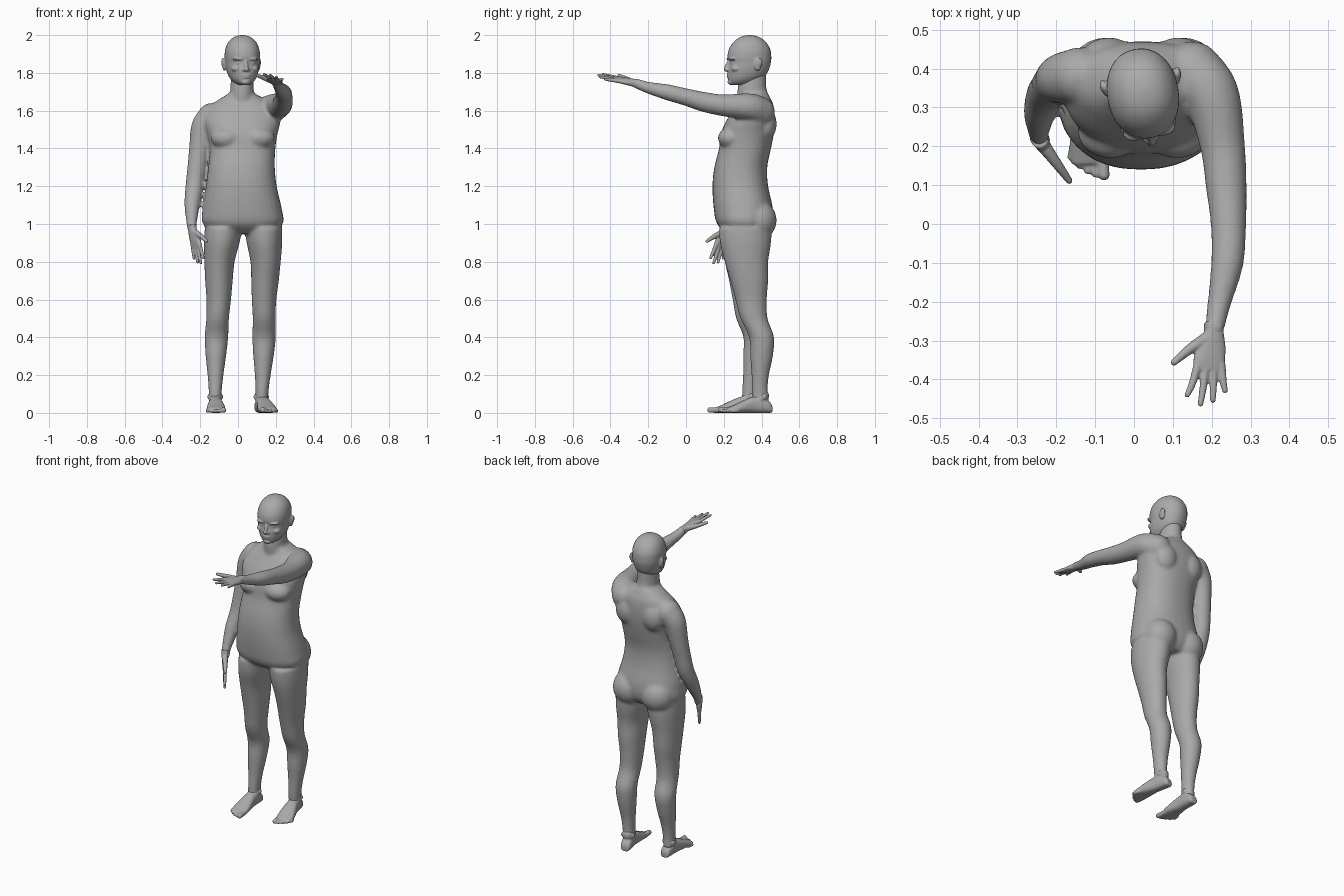
import bpy, bmesh, math
from mathutils import Vector, Matrix

default_cube = bpy.data.objects.get("Cube")
if default_cube:
    bpy.data.objects.remove(default_cube, do_unlink=True)

skin = bpy.data.materials.new("matte_grey")
skin.use_nodes = True
GREY = (0.4, 0.4, 0.4, 1)
skin.diffuse_color = GREY
skin.node_tree.nodes["Principled BSDF"].inputs["Base Color"].default_value = GREY

X, Y, Z = Vector((1, 0, 0)), Vector((0, 1, 0)), Vector((0, 0, 1))
SIDES = (-1, 1)


def resample(rows, steps=5):
    """Smooth the rows of a section table with a Catmull-Rom curve."""
    result = []
    last = len(rows) - 1
    for i in range(last):
        quad = [rows[max(0, min(last, i + k))] for k in (-1, 0, 1, 2)]
        for step in range(steps):
            t = step / steps
            result.append([0.5 * (2 * b + (c - a) * t + (2 * a - 5 * b + 4 * c - d) * t * t
                                  + (3 * b - a - 3 * c + d) * t ** 3)
                           for a, b, c, d in zip(*quad)])
    return result + [list(rows[-1])]


def loft(bm, rows, frame=None, power=2.0, segments=32):
    """Skin through rows of (x, y, z, radius_u, radius_v)."""
    rows = resample(rows)
    centres = [Vector(row[:3]) for row in rows]
    guide = (centres[-1] - centres[0]).orthogonal().normalized()
    rings = []
    for i, (centre, row) in enumerate(zip(centres, rows)):
        if frame:
            u, v = frame
        else:
            along = (centres[min(i + 1, len(rows) - 1)] - centres[max(i - 1, 0)]).normalized()
            u = (guide - along * guide.dot(along)).normalized()
            v = along.cross(u)
        ring = []
        for k in range(segments):
            angle = math.tau * k / segments
            c, s = math.cos(angle), math.sin(angle)
            p = math.copysign(abs(c) ** (2 / power), c) * row[3]
            q = math.copysign(abs(s) ** (2 / power), s) * row[4]
            ring.append(bm.verts.new(centre + u * p + v * q))
        rings.append(ring)
    for low, high in zip(rings, rings[1:]):
        for k in range(segments):
            n = (k + 1) % segments
            bm.faces.new((low[k], low[n], high[n], high[k]))
    bm.faces.new(rings[0])
    bm.faces.new(rings[-1])


def blob(bm, centre, radii):
    """Ellipsoid."""
    matrix = Matrix.Translation(centre) @ Matrix.Diagonal((*radii, 1))
    bmesh.ops.create_uvsphere(bm, u_segments=24, v_segments=16, radius=1, matrix=matrix)


def tube(bm, rows):
    """Round limb through rows of (x, y, z, radius), with ball ends."""
    loft(bm, [(*row, row[-1]) for row in rows], segments=20)
    for row in (rows[0], rows[-1]):
        blob(bm, row[:3], [row[3]] * 3)


def extents(z, x0, x1, y0, y1):
    """Horizontal section from its limits."""
    return ((x0 + x1) / 2, (y0 + y1) / 2, z, (x1 - x0) / 2, (y1 - y0) / 2)


def finish(name, bm, voxel, smoothing):
    """Fuse the shells of a part into one smooth skin."""
    bmesh.ops.recalc_face_normals(bm, faces=bm.faces)
    mesh = bpy.data.meshes.new(name)
    bm.to_mesh(mesh)
    bm.free()
    mesh.materials.append(skin)
    obj = bpy.data.objects.new(name, mesh)
    bpy.context.collection.objects.link(obj)
    fuse = obj.modifiers.new("fuse", 'REMESH')
    fuse.mode = 'VOXEL'
    fuse.voxel_size = voxel
    fuse.use_smooth_shade = True
    relax = obj.modifiers.new("relax", 'SMOOTH')
    relax.factor = 0.5
    relax.iterations = smoothing
    return obj


# Torso and neck
body = bmesh.new()
torso = [(.95, -.1, .16, .22, .42), (1, -.185, .237, .165, .455), (1.08, -.188, .232, .147, .46),
         (1.2, -.17, .205, .14, .435), (1.3, -.158, .195, .15, .43), (1.4, -.15, .198, .175, .45),
         (1.48, -.165, .21, .185, .465), (1.55, -.18, .225, .215, .47), (1.62, -.15, .21, .26, .465),
         (1.66, -.1, .145, .285, .45), (1.69, -.05, .09, .285, .435)]
loft(body, [extents(*row) for row in torso], (X, Y), power=2.3)
neck = [(1.6, -.07, .11, .28, .45), (1.68, -.045, .087, .272, .435),
        (1.73, -.04, .082, .275, .425), (1.82, -.035, .08, .29, .425)]
loft(body, [extents(*row) for row in neck], (X, Y))

# Chest, buttocks and shoulder blades
for side in SIDES:
    blob(body, (.025 + side * .085, .235, 1.455), (.085, .066, .058))
    blob(body, (.027 + side * .1, .38, 1.02), (.1, .1, .105))
    blob(body, (.025 + side * .09, .42, 1.53), (.075, .06, .09))

# Legs, the right one a little ahead
leg = [(.98, .105, .315, .1, .14), (.9, .113, .315, .094, .135), (.8, .122, .32, .08, .115),
       (.7, .122, .335, .073, .1), (.6, .12, .345, .065, .083), (.5, .123, .36, .06, .072),
       (.4, .126, .4, .062, .066), (.3, .126, .4, .054, .06), (.2, .125, .393, .042, .046),
       (.12, .124, .39, .035, .042), (.06, .124, .395, .034, .043)]
for side in SIDES:
    rows = []
    for z, out, y, rx, ry in leg:
        ahead = .06 * max(0, 1 - z / .8) if side < 0 else 0
        rows.append((.03 * z + side * out, y - ahead, z, rx, ry))
    loft(body, rows, (X, Y))

# Hanging right arm and reaching left arm
tube(body, [(-.14, .38, 1.565, .075), (-.183, .375, 1.51, .066), (-.203, .365, 1.4, .056),
            (-.217, .35, 1.3, .051), (-.23, .33, 1.2, .048), (-.243, .285, 1.1, .041),
            (-.245, .235, 1, .027), (-.24, .217, .96, .025)])
tube(body, [(.15, .39, 1.595, .08), (.2, .33, 1.62, .072), (.228, .2, 1.628, .058),
            (.237, .1, 1.645, .053), (.243, 0, 1.672, .046), (.24, -.1, 1.698, .042),
            (.22, -.2, 1.722, .031), (.207, -.27, 1.747, .025)])
finish("body", body, .009, 6)

# Head, with the face turned slightly to its left
head = bmesh.new()
skull = [(1.735, .025, -.1, 0), (1.748, .048, -.112, .03), (1.768, .066, -.118, .06),
         (1.79, .077, -.12, .085), (1.82, .085, -.12, .1), (1.855, .09, -.115, .11),
         (1.885, .092, -.121, .112), (1.92, .09, -.115, .108), (1.955, .078, -.096, .09),
         (1.98, .058, -.07, .065), (1.994, .034, -.042, .035), (2, .008, -.01, .006)]
loft(head, [extents(z, -w, w, y0, y1) for z, w, y0, y1 in skull], (X, Y), power=2.15)
tube(head, [(0, -.113, 1.862, .009), (0, -.124, 1.84, .01), (0, -.131, 1.819, .012)])
blob(head, (0, -.114, 1.789), (.027, .012, .006))
blob(head, (0, -.113, 1.777), (.023, .012, .007))
blob(head, (0, -.102, 1.752), (.024, .02, .016))
for side in SIDES:
    blob(head, (side * .012, -.12, 1.816), (.009, .011, .008))
    blob(head, (side * .037, -.1, 1.873), (.032, .022, .008))
    blob(head, (side * .036, -.094, 1.852), (.016, .016, .009))
    blob(head, (side * .045, -.083, 1.822), (.028, .028, .018))
    blob(head, (side * .092, .025, 1.845), (.01, .02, .034))
    blob(head, (side * .098, .032, 1.855), (.008, .017, .024))
head_obj = finish("head", head, .0045, 3)
head_obj.location = (.022, .34, 0)
head_obj.rotation_euler.z = math.radians(10)


# Hands: local x runs to the little finger, y to the fingertips, z out of the back
def hand(name, origin, across, forward, spread):
    across, forward = Vector(across).normalized(), Vector(forward).normalized()
    back = across.cross(forward).normalized()

    def place(x, y):
        return Vector(origin) + across * x + forward * y

    bm = bmesh.new()
    palm = [(0, -.02, .025, .022), (0, .01, .026, .02), (-.006, .045, .037, .017),
            (-.012, .08, .042, .014), (-.012, .107, .036, .01)]
    loft(bm, [(*place(x, y), a, b) for x, y, a, b in palm], (across, back), power=2.4)
    fingers = [(-.042, -.07, .178), (-.021, -.035, .202), (0, -.002, .192), (.02, .03, .167)]
    for base, tip, reach in fingers:
        tip = base + (tip - base) * spread
        middle = (base + tip) / 2
        tube(bm, [(*place(base, .09), .011), (*place(middle, (reach + .1) / 2), .0095),
                  (*place(tip, reach - .008), .0075)])
    tube(bm, [(*place(-.022, .025), .017), (*place(-.065, .052), .013),
              (*place(-.105, .085), .009)])
    finish(name, bm, .004, 3)


hand("left_hand", (.205, -.272, 1.747), (1, 0, -.25), (0, -1, .17), 1)
hand("right_hand", (-.242, .215, .975), (-.6, .8, -.15), (.15, -.24, -.96), .5)


# Feet: from the heel forward, with big toe on the inner side
def foot(name, heel, forward, side):
    forward = Vector((*forward, 0)).normalized()
    outward = Vector((-forward.y, forward.x, 0)) * side

    def place(x, y, z):
        return Vector((*heel, 0)) + outward * x + forward * y + Z * z

    bm = bmesh.new()
    sole = [(0, 0, .022, .018), (0, .015, .03, .03), (0, .05, .034, .04), (0, .1, .036, .043),
            (0, .15, .044, .034), (0, .2, .05, .022), (0, .24, .046, .014)]
    loft(bm, [(*place(x, y, h), w, h) for x, y, w, h in sole], (outward, Z), power=2.5)
    tube(bm, [(*place(0, .05, .09), .034), (*place(0, .08, .06), .034),
              (*place(0, .13, .038), .03)])
    for k in range(5):
        x = -.033 + .0185 * k
        size = .015 if k == 0 else .0105
        tube(bm, [(*place(x, .215 - .005 * k, size), size),
                  (*place(x * 1.12, .27 - .003 * k * k, size), size)])
    for ankle in SIDES:
        blob(bm, place(ankle * .03, .05, .085), (.012, .016, .016))
    finish(name, bm, .0055, 3)


foot("right_foot", (-.122, .395), (.03, -1), -1)
foot("left_foot", (.113, .455), (.21, -1), 1)
